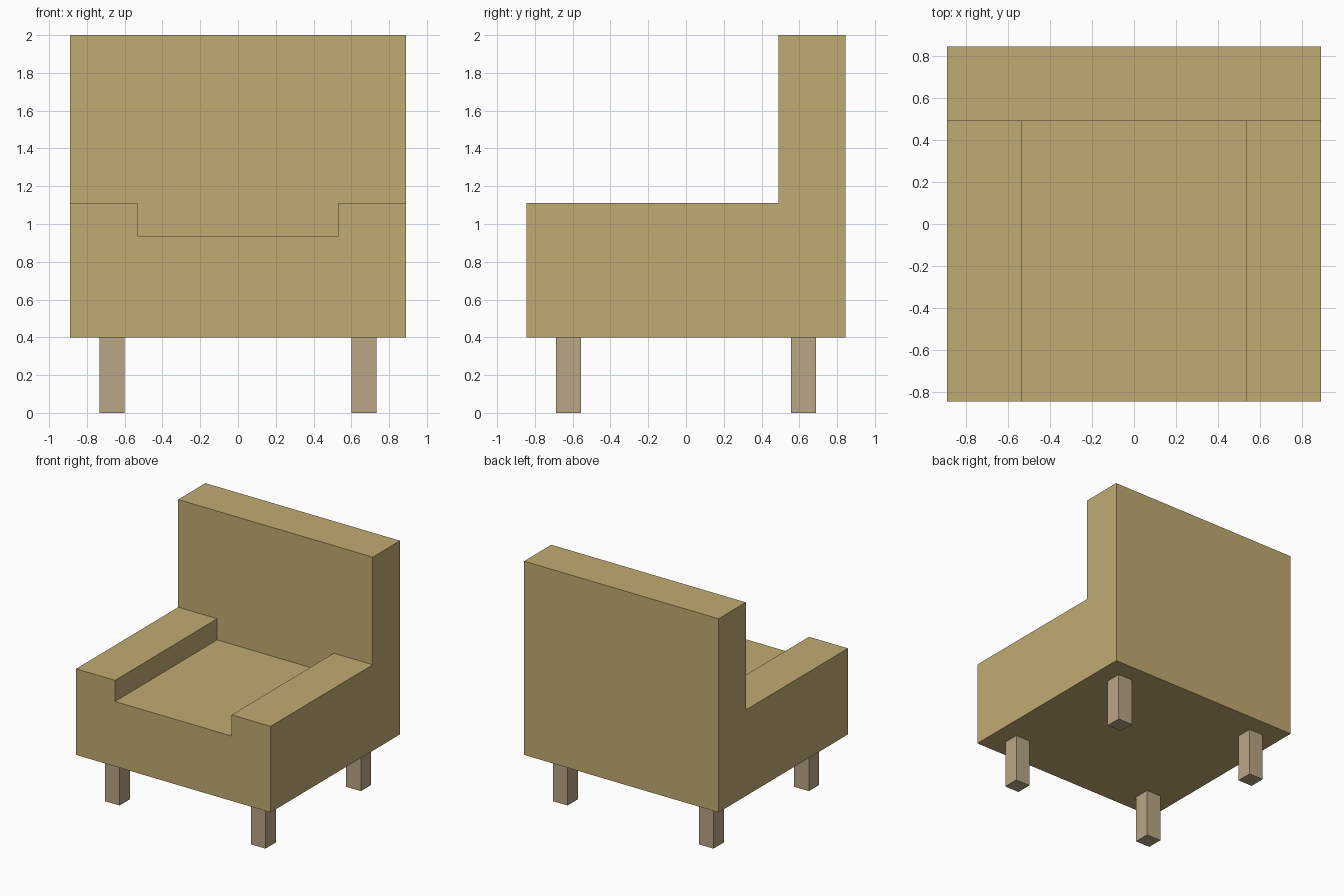
import bpy
import bmesh
from mathutils import Vector

cube = bpy.data.objects.get("Cube")
if cube:
    bpy.data.objects.remove(cube, do_unlink=True)


def make_material(name, color):
    mat = bpy.data.materials.new(name)
    mat.use_nodes = True
    mat.diffuse_color = color
    mat.node_tree.nodes["Principled BSDF"].inputs["Base Color"].default_value = color
    return mat


def extrude_profile(name, profile, y_front, y_back, mat):
    """Extrude a closed (x, z) outline from y_front to y_back."""
    bm = bmesh.new()
    face = bm.faces.new([bm.verts.new((x, y_front, z)) for x, z in profile])
    result = bmesh.ops.extrude_face_region(bm, geom=[face], use_keep_orig=True)
    moved = [v for v in result["geom"] if isinstance(v, bmesh.types.BMVert)]
    bmesh.ops.translate(bm, verts=moved, vec=Vector((0, y_back - y_front, 0)))
    bmesh.ops.recalc_face_normals(bm, faces=bm.faces)
    mesh = bpy.data.meshes.new(name)
    bm.to_mesh(mesh)
    bm.free()
    mesh.materials.append(mat)
    obj = bpy.data.objects.new(name, mesh)
    bpy.context.collection.objects.link(obj)
    return obj


def rectangle(x0, x1, z0, z1):
    return [(x0, z0), (x1, z0), (x1, z1), (x0, z1)]


fabric = make_material("tan_fabric", (0.527, 0.407, 0.168, 1))
wood = make_material("beige_wood", (0.485, 0.381, 0.238, 1))

# Main dimensions
half_width, half_depth = 0.889, 0.844
seat_half = 0.533
bottom, seat_top, arm_top, back_top = 0.4, 0.936, 1.111, 2.0
back_front = 0.489

# Seat and both arms share one U-shaped outline
right_half = [(-half_width, bottom), (-half_width, arm_top),
              (-seat_half, arm_top), (-seat_half, seat_top)]
outline = right_half + [(-x, z) for x, z in reversed(right_half)]
extrude_profile("seat_and_arms", outline, -half_depth, back_front, fabric)

# Backrest
extrude_profile("backrest", rectangle(-half_width, half_width, bottom, back_top),
                back_front, half_depth, fabric)

# Square legs
leg_x, leg_y, leg_half = 0.667, 0.622, 0.067
for side, sx in (("right", -1), ("left", 1)):
    for end, sy in (("front", -1), ("back", 1)):
        x, y = sx * leg_x, sy * leg_y
        extrude_profile(f"{end}_{side}_leg",
                        rectangle(x - leg_half, x + leg_half, 0, bottom),
                        y - leg_half, y + leg_half, wood)
